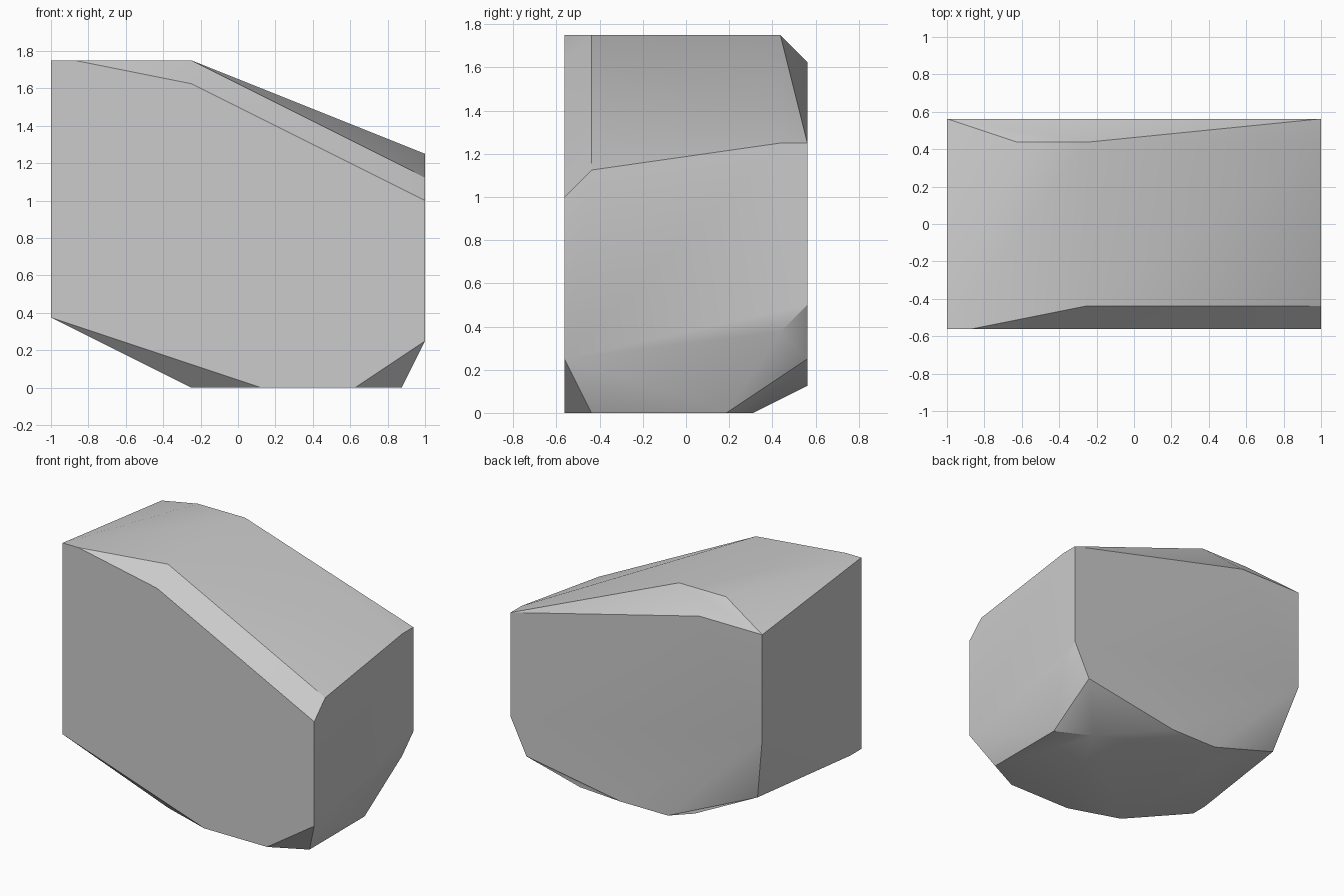
import bpy
import bmesh
import math
from mathutils import Vector

# Remove the default object
default_cube = bpy.data.objects.get("Cube")
if default_cube:
    bpy.data.objects.remove(default_cube, do_unlink=True)


def make_material(name, colour):
    material = bpy.data.materials.new(name)
    material.use_nodes = True
    material.diffuse_color = colour
    shader = material.node_tree.nodes["Principled BSDF"]
    shader.inputs["Base Color"].default_value = colour
    return material


def chiselled_block(name, sections, material):
    """Wrap a convex skin around corner outlines given at several depths."""
    bm = bmesh.new()
    for depth, corners in sections.items():
        for x, z in corners:
            bm.verts.new(Vector((x / 8, depth / 16, z / 8)))
    hull = bmesh.ops.convex_hull(bm, input=list(bm.verts))
    bmesh.ops.delete(bm, geom=[v for v in bm.verts if not v.link_faces],
                     context="VERTS")
    # Merge the coplanar triangles into clean flat facets
    bmesh.ops.dissolve_limit(bm, angle_limit=math.radians(0.1),
                             verts=list(bm.verts), edges=list(bm.edges))
    bmesh.ops.recalc_face_normals(bm, faces=list(bm.faces))
    mesh = bpy.data.meshes.new(name)
    bm.to_mesh(mesh)
    bm.free()
    mesh.materials.append(material)
    block = bpy.data.objects.new(name, mesh)
    bpy.context.collection.objects.link(block)
    return block


# Corner outlines (x, z) in eighths, keyed by depth in sixteenths
rock_sections = {
    # front face
    -9: [(-8, 3), (-8, 14), (-7, 14), (-2, 13),
         (8, 8), (8, 2), (5, 0), (1, 0)],
    # inner edge of the front chamfers
    -7: [(-2, 14), (8, 9), (7, 0), (-2, 0), (-8, 3)],
    # rear corners of the underside
    3: [(7, 0)],
    5: [(5, 0)],
    # inner edge of the back chamfers
    7: [(-5, 14), (-2, 14), (8, 10), (8, 3), (-3, 1), (-7, 3)],
    # back face
    9: [(-8, 13), (-4, 13), (8, 10), (8, 4),
        (7, 2), (1, 1), (-2, 1), (-8, 7)],
}

stone_grey = make_material("stone_grey", (0.6, 0.6, 0.6, 1))
rock = chiselled_block("rock", rock_sections, stone_grey)

# Soft shading over shallow facets, crisp chamfer edges
bpy.ops.object.select_all(action="DESELECT")
rock.select_set(True)
bpy.context.view_layer.objects.active = rock
bpy.ops.object.shade_smooth_by_angle(angle=math.radians(30))
